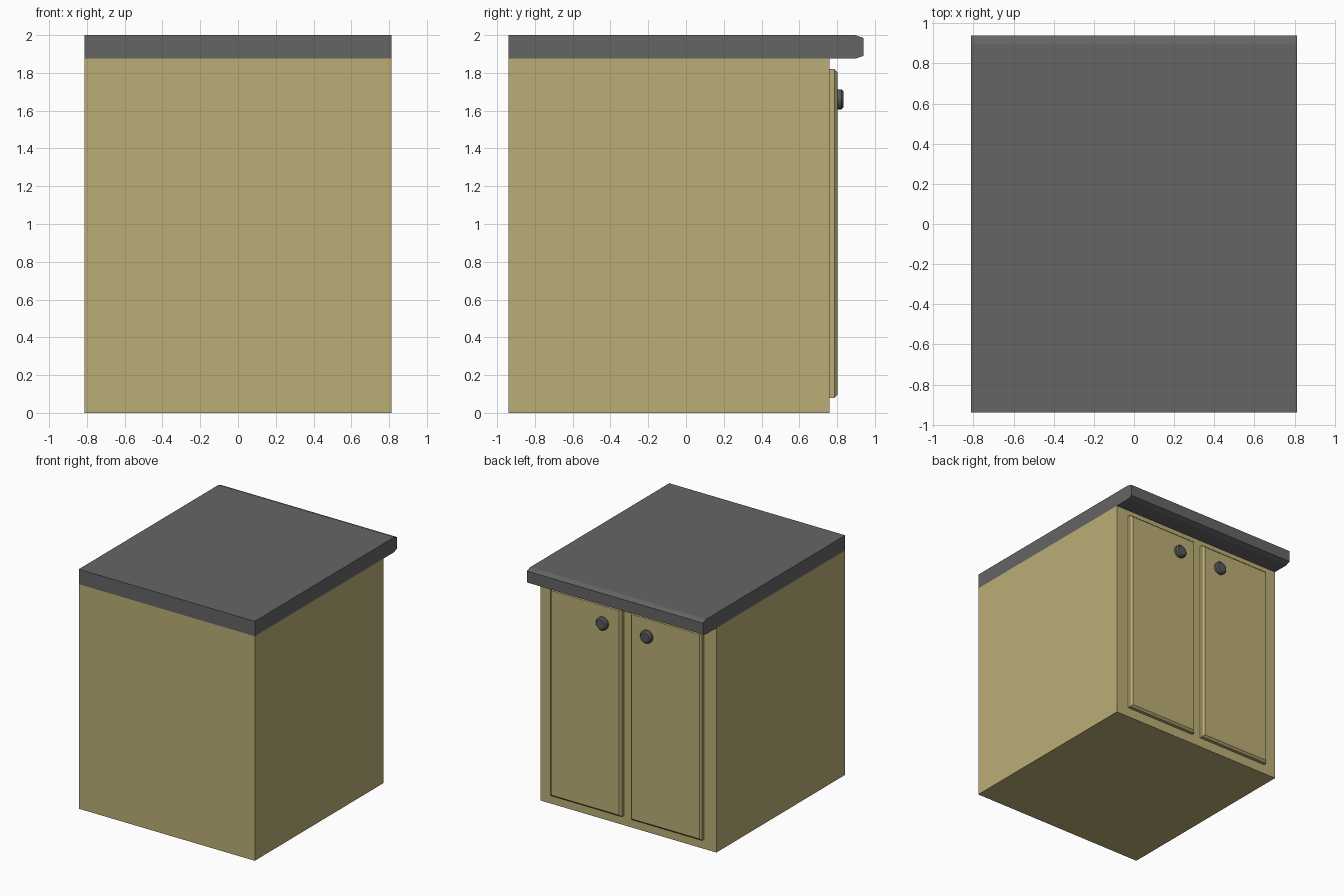
import bpy, bmesh, math
from mathutils import Matrix

if "Cube" in bpy.data.objects:
    bpy.data.objects.remove(bpy.data.objects["Cube"])


def material(name, rgb):
    m = bpy.data.materials.new(name)
    m.diffuse_color = (*rgb, 1)
    m.use_nodes = True
    m.node_tree.nodes["Principled BSDF"].inputs["Base Color"].default_value = m.diffuse_color
    return m


TAN = material("tan wood", (0.50, 0.42, 0.18))
GREY = material("grey stone", (0.13, 0.13, 0.13))
METAL = material("dark metal", (0.095, 0.10, 0.103))


def finish(bm, name, mat):
    bmesh.ops.recalc_face_normals(bm, faces=bm.faces)
    me = bpy.data.meshes.new(name)
    bm.to_mesh(me)
    bm.free()
    ob = bpy.data.objects.new(name, me)
    me.materials.append(mat)
    bpy.context.collection.objects.link(ob)
    return ob


def box(lo, hi):
    bm = bmesh.new()
    size = [b - a for a, b in zip(lo, hi)]
    mid = [(a + b) / 2 for a, b in zip(lo, hi)]
    bmesh.ops.create_cube(bm, size=1, matrix=Matrix.Translation(mid) @ Matrix.Diagonal((*size, 1)))
    return bm


W = 0.813

# Cabinet body
finish(box((-W, -0.94, 0), (W, 0.76, 1.875)), "cabinet_body", TAN)

# Countertop: side profile with chamfered overhang, extruded across
profile = [(-0.94, 1.875), (0.895, 1.875), (0.94, 1.89), (0.94, 1.985), (0.895, 2.0), (-0.94, 2.0)]
bm = bmesh.new()
face = bm.faces.new([bm.verts.new((-W, y, z)) for y, z in profile])
ext = bmesh.ops.extrude_face_region(bm, geom=[face])
bmesh.ops.translate(bm, vec=(2 * W, 0, 0),
                    verts=[v for v in ext["geom"] if isinstance(v, bmesh.types.BMVert)])
finish(bm, "countertop", GREY)

for side, label in ((1, "left"), (-1, "right")):
    # Door panel with chamfered face
    xs = sorted((side * 0.04, side * 0.70))
    bm = box((xs[0], 0.755, 0.08), (xs[1], 0.802, 1.82))
    rim = [e for e in bm.edges if all(v.co.y > 0.8 for v in e.verts)]
    bmesh.ops.bevel(bm, geom=rim, offset=0.016, segments=1, affect='EDGES')
    finish(bm, label + "_door", TAN)

    # Round knob with chamfered front rim
    bm = bmesh.new()
    place = Matrix.Translation((side * 0.205, 0.815, 1.66)) @ Matrix.Rotation(-math.pi / 2, 4, 'X')
    bmesh.ops.create_cone(bm, cap_ends=True, segments=16, radius1=0.053, radius2=0.053,
                          depth=0.04, matrix=place)
    rim = [e for e in bm.edges if all(v.co.y > 0.83 for v in e.verts)]
    bmesh.ops.bevel(bm, geom=rim, offset=0.012, segments=1, affect='EDGES')
    finish(bm, label + "_knob", METAL)
